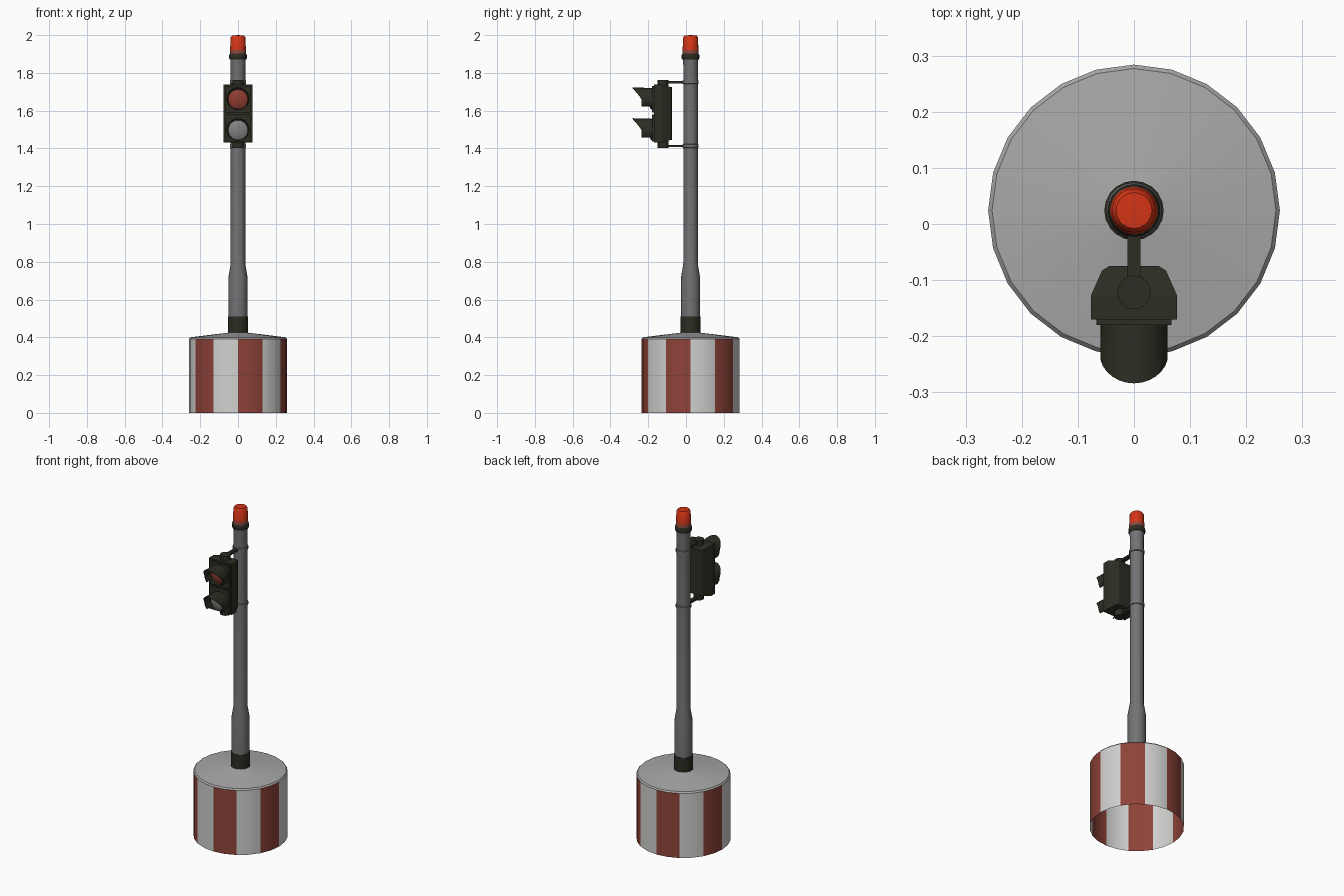
import bpy, bmesh, math
from math import sin, cos, pi

if "Cube" in bpy.data.objects:
    bpy.data.objects.remove(bpy.data.objects["Cube"])

CY = 0.024  # y of the pole axis


def mat(name, r, g, b):
    m = bpy.data.materials.new(name)
    m.diffuse_color = (r, g, b, 1)
    m.use_nodes = True
    m.node_tree.nodes["Principled BSDF"].inputs["Base Color"].default_value = m.diffuse_color
    return m


GREY = mat("pole grey", 0.17, 0.17, 0.175)
DARK = mat("dark olive", 0.026, 0.026, 0.017)
WHITE = mat("stripe white", 0.64, 0.64, 0.63)
BRICK = mat("stripe red", 0.27, 0.055, 0.04)
TOP = mat("drum top grey", 0.39, 0.39, 0.39)
LAMP = mat("lamp orange red", 0.65, 0.035, 0.008)
LAMPLOW = mat("dull lamp red", 0.27, 0.065, 0.045)
LENSR = mat("lens red", 0.27, 0.045, 0.03)
LENSW = mat("lens grey", 0.22, 0.22, 0.22)


def finish(bm, name, mats, smooth=True, fix=True):
    if fix:
        bmesh.ops.recalc_face_normals(bm, faces=bm.faces)
    me = bpy.data.meshes.new(name)
    bm.to_mesh(me)
    bm.free()
    ob = bpy.data.objects.new(name, me)
    bpy.context.collection.objects.link(ob)
    for m in mats:
        me.materials.append(m)
    if smooth:
        bpy.ops.object.select_all(action='DESELECT')
        ob.select_set(True)
        bpy.context.view_layer.objects.active = ob
        bpy.ops.object.shade_smooth_by_angle(angle=math.radians(35))
    return ob


def lathe(name, prof, mats, n=20, y=CY, rule=None):
    """Spin a (radius, z) profile round a vertical axis; radius 0 closes it."""
    bm = bmesh.new()
    rings = []
    for r, z in prof:
        if r == 0:
            rings.append([bm.verts.new((0, y, z))] * n)
        else:
            rings.append([bm.verts.new((r * sin(2 * pi * i / n), y - r * cos(2 * pi * i / n), z))
                          for i in range(n)])
    for k in range(len(rings) - 1):
        a, b = rings[k], rings[k + 1]
        for i in range(n):
            j = (i + 1) % n
            f = bm.faces.new(list(dict.fromkeys([a[i], a[j], b[j], b[i]])))
            if rule:
                f.material_index = rule(k, i)
    return finish(bm, name, mats)


def box(name, size, loc, m):
    bm = bmesh.new()
    bmesh.ops.create_cube(bm, size=1)
    for v in bm.verts:
        v.co = [v.co[i] * size[i] + loc[i] for i in range(3)]
    return finish(bm, name, [m], smooth=False)


# Striped drum, open underneath: twelve stripes, two facets each
lathe("drum", [(0.26, 0), (0.26, 0.2), (0.26, 0.392), (0.253, 0.4), (0.05, 0.425)],
      [BRICK, WHITE, TOP], n=24,
      rule=lambda k, i: (i // 2) % 2 if k < 2 else 2)

# Pole with base collar
lathe("base_collar", [(0.04, 0.42), (0.053, 0.42), (0.053, 0.51), (0.04, 0.512)], [DARK])
lathe("pole", [(0.05, 0.505), (0.05, 0.72), (0.0385, 0.79), (0.0385, 1.845),
               (0.041, 1.87), (0, 1.875)], [GREY])

# Beacon on the tip
lathe("beacon_ring", [(0, 1.868), (0.044, 1.87), (0.047, 1.877), (0.047, 1.893),
                      (0.043, 1.902), (0, 1.902)], [DARK])
lathe("beacon", [(0.043, 1.9), (0.042, 1.922), (0.039, 1.988), (0.032, 1.998), (0, 2.0)],
      [LAMP, LAMPLOW], rule=lambda k, i: int(k == 0))

# Signal housing: plan outline lofted in z, with the ends pulled in at the back
bm = bmesh.new()
half = [(0.077, -0.170), (0.077, -0.128), (0.057, -0.083), (0.044, -0.075)]
outline = half + [(-x, y) for x, y in reversed(half)]
lo, hi = [], []
for x, y in outline:
    inset = 0.014 * max(0, (y + 0.128) / 0.053)
    lo.append(bm.verts.new((x, y, 1.432 + inset)))
    hi.append(bm.verts.new((x, y, 1.738 - inset)))
for i in range(8):
    j = (i + 1) % 8
    bm.faces.new([lo[i], lo[j], hi[j], hi[i]])
for ring in (lo, hi):
    bm.faces.new(ring[1:7])
    bm.faces.new([ring[0], ring[1], ring[6], ring[7]])
bm.normal_update()
finish(bm, "signal_housing", [DARK], smooth=False)


def visor(name, zc):
    """Thin hood round the lens, longest at the top, open underneath."""
    bm = bmesh.new()
    n, rows = 20, []
    for i in range(n + 1):
        a = math.radians(-130 + 260 * i / n)
        t = max(0, cos(a))
        front = -0.236 - 0.048 * t ** 1.2
        row = []
        for y, r in ((-0.176, 0.060), (front, 0.060 + 0.003 * t),
                     (front, 0.057 + 0.003 * t), (-0.176, 0.057)):
            row.append(bm.verts.new((r * sin(a), y, zc + r * cos(a))))
        rows.append(row)
    for a, b in zip(rows, rows[1:]):
        for k in range(4):
            m = (k + 1) % 4
            bm.faces.new([a[k], a[m], b[m], b[k]])
    bm.faces.new(rows[0])
    bm.faces.new(rows[-1])
    finish(bm, name, [DARK])


def lens(name, zc, m):
    """Shallow dome facing the front."""
    bm = bmesh.new()
    n, rings = 20, []
    for r, y in ((0.056, -0.178), (0.052, -0.186), (0.036, -0.194), (0.018, -0.198)):
        rings.append([bm.verts.new((r * cos(2 * pi * i / n), y, zc + r * sin(2 * pi * i / n)))
                      for i in range(n)])
    for k in range(3):
        for i in range(n):
            j = (i + 1) % n
            f = bm.faces.new([rings[k][i], rings[k][j], rings[k + 1][j], rings[k + 1][i]])
            f.material_index = int(k == 0)
    bm.faces.new(rings[-1])
    # the dome must face -y
    bmesh.ops.recalc_face_normals(bm, faces=bm.faces)
    if sum(f.normal.y for f in bm.faces) > 0:
        bmesh.ops.reverse_faces(bm, faces=bm.faces)
    finish(bm, name, [m, DARK], fix=False)


# Two lamp units: door, lens, visor
for tag, zc, m in (("upper", 1.66, LENSR), ("lower", 1.497, LENSW)):
    zd = 1.66 if tag == "upper" else 1.508
    box(tag + "_door", (0.134, 0.012, 0.142), (0, -0.174, zd), DARK)
    lens(tag + "_lens", zc, m)
    visor(tag + "_visor", zc)

# Hubs, arms and pole clamps above and below the housing
for tag, z, hub in (("upper", 1.751, (1.73, 1.762)), ("lower", 1.413, (1.402, 1.44))):
    lathe(tag + "_hub", [(0, hub[0]), (0.03, hub[0]), (0.03, hub[1]), (0, hub[1])],
          [DARK], y=-0.122)
    box(tag + "_arm", (0.024, 0.115, 0.013), (0, -0.0675, z), DARK)
    lathe(tag + "_clamp", [(0.038, z - 0.01), (0.043, z - 0.008), (0.043, z + 0.008),
                           (0.038, z + 0.01)], [GREY])
